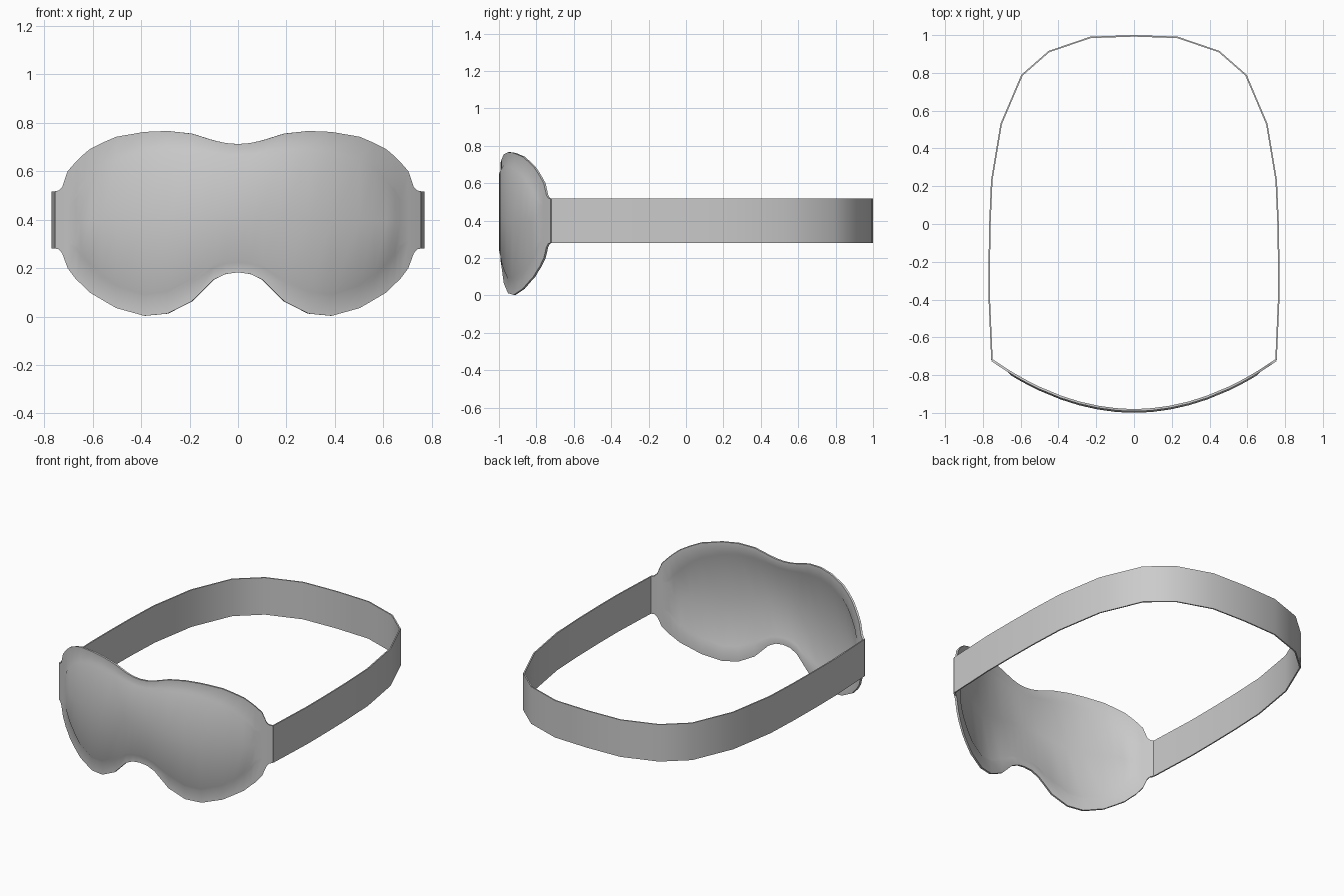
import bpy
import math

if "Cube" in bpy.data.objects:
    bpy.data.objects.remove(bpy.data.objects["Cube"])


def sheet(name, columns, thickness):
    """Skin a list of equal-length point columns and give it thickness."""
    n = len(columns[0])
    verts = [p for col in columns for p in col]
    faces = [(i * n + j, (i + 1) * n + j, (i + 1) * n + j + 1, i * n + j + 1)
             for i in range(len(columns) - 1) for j in range(n - 1)]
    mesh = bpy.data.meshes.new(name)
    mesh.from_pydata(verts, [], faces)
    obj = bpy.data.objects.new(name, mesh)
    bpy.context.collection.objects.link(obj)
    mod = obj.modifiers.new("thickness", 'SOLIDIFY')
    mod.thickness = thickness
    mod.offset = 0
    bpy.ops.object.select_all(action='DESELECT')
    obj.select_set(True)
    bpy.context.view_layer.objects.active = obj
    bpy.ops.object.modifier_apply(modifier="thickness")
    bpy.ops.object.shade_smooth_by_angle(angle=math.radians(35))
    return obj


def mirrored(half):
    """Extend rows starting at x = 0 to the other side."""
    return [(-r[0], *r[1:]) for r in reversed(half[1:])] + half


# Mask half profile: x, bottom edge, pad bottom, pad top, top edge
PROFILE = [
    (0.00, .182, .225, .665, .712),
    (0.05, .176, .220, .669, .716),
    (0.10, .152, .205, .677, .727),
    (0.19, .063, .143, .698, .755),
    (0.29, .012, .090, .704, .766),
    (0.385, .003, .078, .696, .762),
    (0.50, .035, .115, .662, .742),
    (0.56, .070, .160, .625, .716),
    (0.61, .100, .205, .575, .690),
    (0.645, .135, .250, .530, .660),
    (0.665, .153, .285, .495, .640),
    (0.70, .200, .300, .480, .600),
    (0.722, .260, .315, .470, .535),
    (0.735, .277, .320, .465, .521),
    (0.752, .281, .325, .460, .517),
]


def mask_column(x, zb, pb, pt, zt):
    y = -0.985 + 0.468 * x * x
    raised = y - (0.008 if abs(x) < 0.65 else 0)
    return [(x, y, zb), (x, y, pb), (x, raised, pb + .015),
            (x, raised, (pb + pt) / 2), (x, raised, pt - .015),
            (x, y, pt), (x, y, zt)]


# Curved eye mask with raised pad
sheet("eye_mask", [mask_column(*r) for r in mirrored(PROFILE)], 0.012)

# Head strap running around the back
PATH = [(0, .996), (.23, .988), (.45, .913), (.593, .788), (.703, .53),
        (.753, .23), (.763, 0), (.766, -.2), (.766, -.4), (.752, -.72)]
sheet("head_strap", [[(x, y, .281), (x, y, .517)] for x, y in mirrored(PATH)], 0.008)
